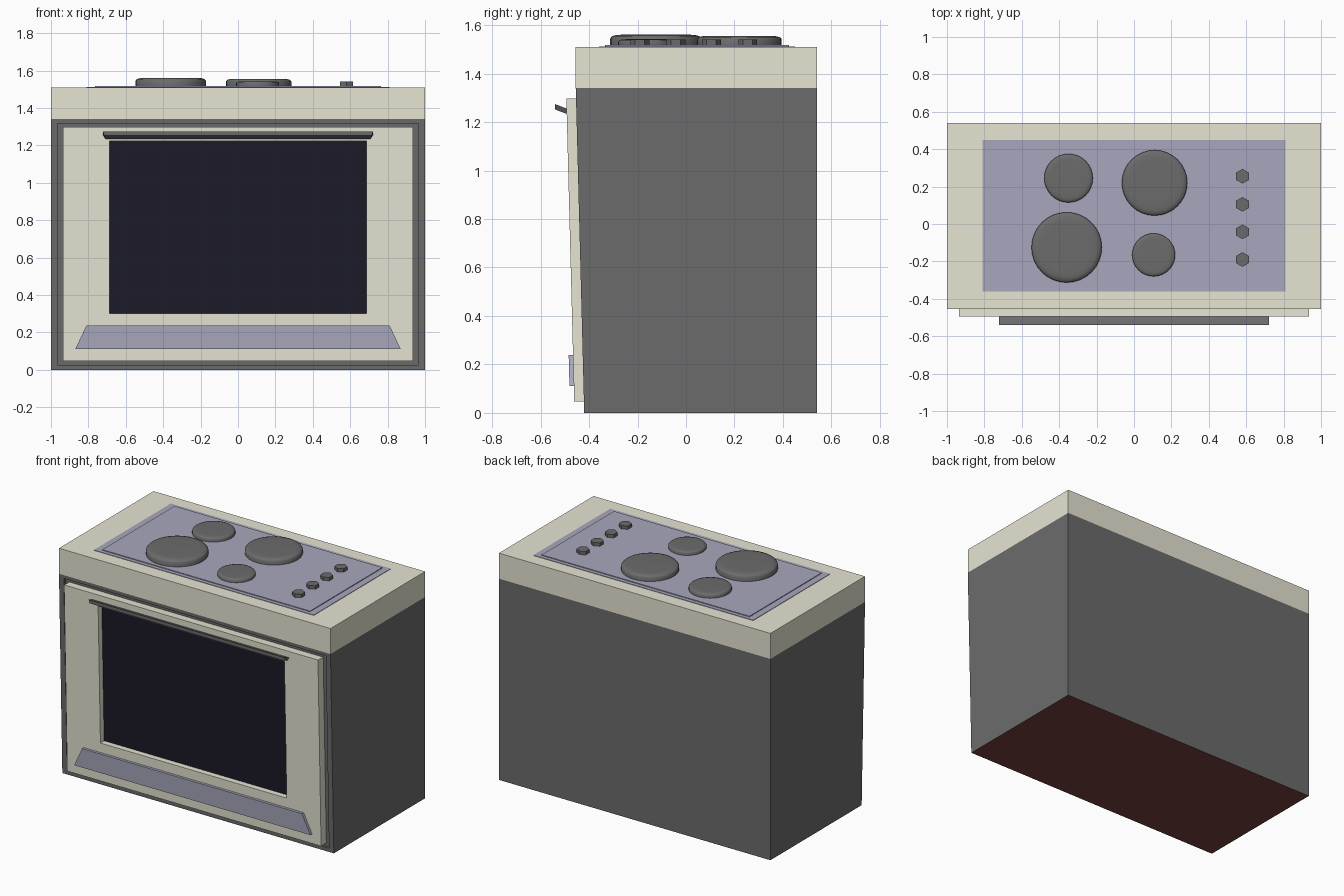
import bpy
import bmesh
from math import cos, sin, pi, radians

cube = bpy.data.objects.get("Cube")
if cube:
    bpy.data.objects.remove(cube, do_unlink=True)


def material(name, r, g, b):
    m = bpy.data.materials.new(name)
    m.use_nodes = True
    m.diffuse_color = (r, g, b, 1)
    m.node_tree.nodes["Principled BSDF"].inputs["Base Color"].default_value = (r, g, b, 1)
    return m


CREAM = material("cream enamel", 0.80, 0.78, 0.65)
GREY = material("dark grey metal", 0.148, 0.148, 0.148)
LAVENDER = material("lavender panel", 0.39, 0.388, 0.51)
GLASS = material("dark glass", 0.011, 0.0105, 0.021)
BROWN = material("brown underside", 0.18, 0.052, 0.048)


def loft(name, rings, mats, cap_start=True, cap_end=True):
    """Skin a list of matching point rings into one object."""
    bm = bmesh.new()
    loops = [[bm.verts.new(p) for p in ring] for ring in rings]
    n = len(loops[0])
    for a, b in zip(loops, loops[1:]):
        for i in range(n):
            j = (i + 1) % n
            bm.faces.new((a[i], a[j], b[j], b[i]))
    if cap_start:
        bm.faces.new(loops[0][::-1])
    if cap_end:
        bm.faces.new(loops[-1])
    bmesh.ops.recalc_face_normals(bm, faces=bm.faces)
    me = bpy.data.meshes.new(name)
    bm.to_mesh(me)
    bm.free()
    for m in mats:
        me.materials.append(m)
    ob = bpy.data.objects.new(name, me)
    bpy.context.collection.objects.link(ob)
    return ob


def on_front(x_low, x_high, z0, z1, out):
    """Four points, a distance out from the leaning front of the oven."""
    pts = [(-x_low, z0), (x_low, z0), (x_high, z1), (-x_high, z1)]
    return [(x, -0.42 - 0.035 * z / 1.34 - out, z) for x, z in pts]


def flat_rect(x, y0, y1, z):
    return [(-x, y0, z), (x, y0, z), (x, y1, z), (-x, y1, z)]


def disc(cx, cy, r, z, n, turn=0):
    return [(cx + r * cos(2 * pi * i / n + turn), cy + r * sin(2 * pi * i / n + turn), z)
            for i in range(n)]


# Cabinet with a shallow recess around the door and a brown underside
back = [(x, 0.54, z) for x, z in ((-1, 0), (1, 0), (1, 1.34), (-1, 1.34))]
body = loft("cabinet", [back,
                        on_front(1, 1, 0, 1.34, 0),
                        on_front(0.965, 0.965, 0.025, 1.318, 0),
                        on_front(0.965, 0.965, 0.025, 1.318, -0.015)], [GREY, BROWN])
for face in body.data.polygons:
    if face.center.z < 0.001:
        face.material_index = 1

# Worktop block
loft("worktop", [flat_rect(1, -0.455, 0.54, z) for z in (1.34, 1.51)], [CREAM])

# Oven door frame, open in the middle, with sunken glass
loft("oven_door", [on_front(0.935, 0.935, 0.048, 1.296, -0.015),
                   on_front(0.935, 0.935, 0.046, 1.298, 0.04),
                   on_front(0.686, 0.686, 0.302, 1.222, 0.04),
                   on_front(0.686, 0.686, 0.302, 1.222, 0)], [CREAM], False, False)
loft("oven_window", [on_front(0.686, 0.686, 0.302, 1.222, d) for d in (-0.005, 0.001)], [GLASS])

# Lower trim panel
loft("lower_trim", [on_front(0.87, 0.81, 0.11, 0.238, d) for d in (0.035, 0.058)], [LAVENDER])

# Door handle, a plate tilting up and outwards
section = [(-0.49, 1.233), (-0.54, 1.252), (-0.54, 1.274), (-0.49, 1.255)]
widths = (0.708, 0.715, 0.722, 0.722)
loft("door_handle", [[(s * w, y, z) for w, (y, z) in zip(widths, section)]
                     for s in (-1, 1)], [GREY])

# Hob plate with a flat rim and a raised middle
loft("hob_plate", [flat_rect(0.81, -0.36, 0.45, 1.505),
                   flat_rect(0.81, -0.36, 0.45, 1.513),
                   flat_rect(0.765, -0.335, 0.425, 1.513),
                   flat_rect(0.765, -0.335, 0.425, 1.518)], [LAVENDER])

# Hot plates: x, y, radius, top height
burners = {
    "burner_back_right": (-0.35, 0.245, 0.13, 1.545),
    "burner_back_left": (0.11, 0.22, 0.175, 1.556),
    "burner_front_right": (-0.36, -0.125, 0.188, 1.561),
    "burner_front_left": (0.105, -0.165, 0.115, 1.542),
}
for name, (x, y, r, top) in burners.items():
    h = top - 1.515
    profile = [(1, 0), (1, 0.65), (0.96, 0.86), (0.86, 0.97), (0.72, 1)]
    ob = loft(name, [disc(x, y, r * k, 1.515 + h * t, 32) for k, t in profile], [GREY])
    bpy.ops.object.select_all(action='DESELECT')
    ob.select_set(True)
    bpy.context.view_layer.objects.active = ob
    bpy.ops.object.shade_smooth_by_angle(angle=radians(50))

# Six-sided control knobs
for i, y in enumerate((-0.19, -0.042, 0.105, 0.255)):
    rings = [disc(0.58, y, 0.039, z, 6, pi / 2) for z in (1.515, 1.541)]
    loft(f"knob_{i + 1}", rings, [GREY])
